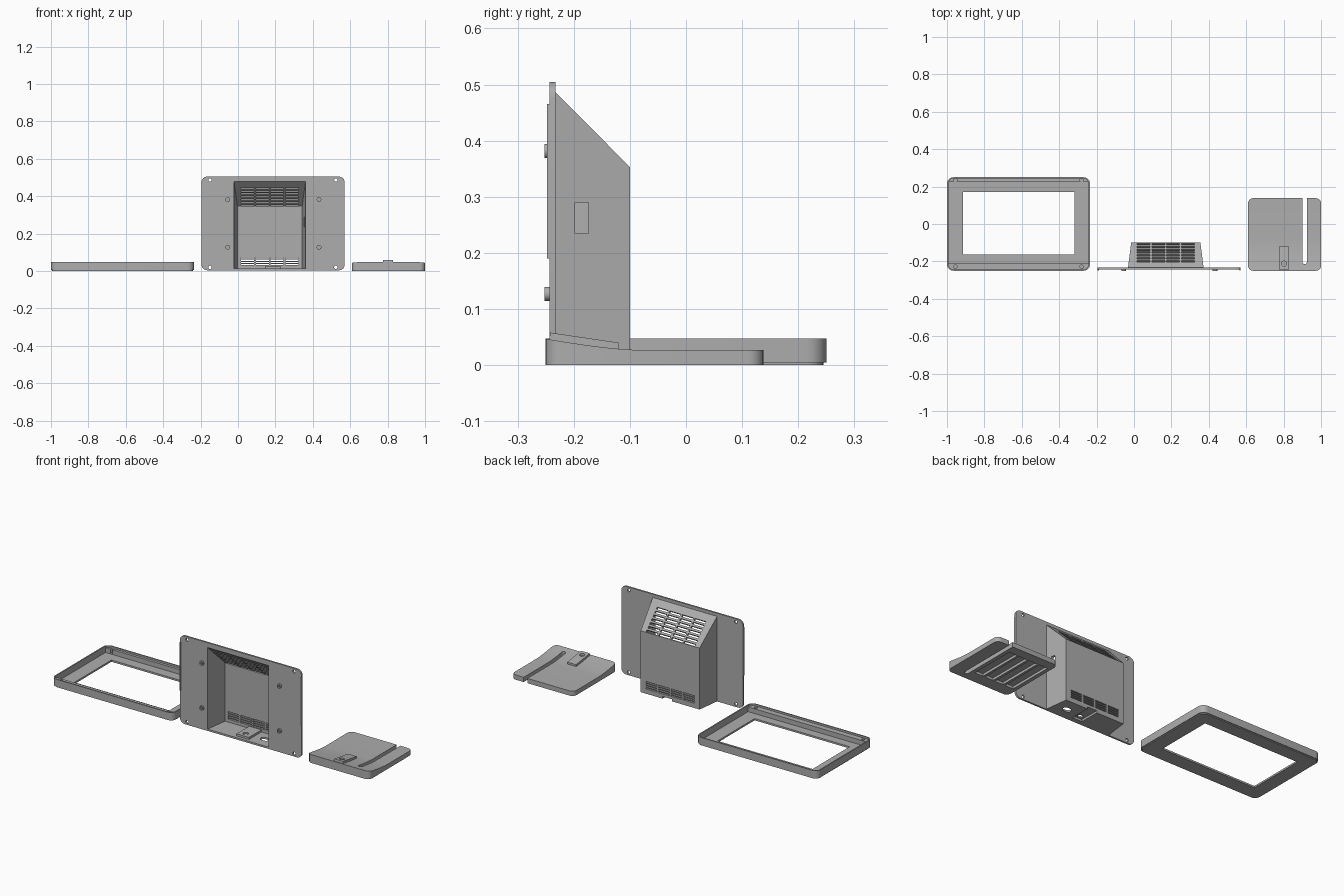
import bpy, bmesh, math

if "Cube" in bpy.data.objects:
    bpy.data.objects.remove(bpy.data.objects["Cube"])

grey = bpy.data.materials.new("plastic grey")
grey.diffuse_color = (0.42, 0.42, 0.42, 1)
grey.use_nodes = True
grey.node_tree.nodes["Principled BSDF"].inputs["Base Color"].default_value = grey.diffuse_color


def finish(bm, name):
    bmesh.ops.recalc_face_normals(bm, faces=bm.faces)
    me = bpy.data.meshes.new(name)
    bm.to_mesh(me)
    bm.free()
    me.materials.append(grey)
    ob = bpy.data.objects.new(name, me)
    bpy.context.collection.objects.link(ob)
    return ob


def prism(name, pts, lo, hi, axis="z"):
    """Extrude a 2D outline from lo to hi along an axis."""
    put = {"z": lambda a, b, c: (a, b, c), "y": lambda a, b, c: (a, c, b),
           "x": lambda a, b, c: (c, a, b)}[axis]
    bm = bmesh.new()
    rings = [[bm.verts.new(put(a, b, c)) for a, b in pts] for c in (lo, hi)]
    n = len(pts)
    bm.faces.new(rings[0])
    bm.faces.new(rings[1])
    for i in range(n):
        j = (i + 1) % n
        bm.faces.new((rings[0][i], rings[0][j], rings[1][j], rings[1][i]))
    return finish(bm, name)


def rect(a0, a1, b0, b1, r=0, n=6):
    if not r:
        return [(a0, b0), (a1, b0), (a1, b1), (a0, b1)]
    pts = []
    for k, (ca, cb) in enumerate([(a1 - r, b1 - r), (a0 + r, b1 - r), (a0 + r, b0 + r), (a1 - r, b0 + r)]):
        for i in range(n + 1):
            t = math.pi / 2 * (k + i / n)
            pts.append((ca + r * math.cos(t), cb + r * math.sin(t)))
    return pts


def circle(a, b, r, n=24):
    return [(a + r * math.cos(i * math.tau / n), b + r * math.sin(i * math.tau / n)) for i in range(n)]


def loft(name, front, back):
    """Box between two xz rectangles given as (x0, x1, z0, z1, y)."""
    bm = bmesh.new()
    rings = [[bm.verts.new((x, q[4], z)) for x, z in rect(*q[:4])] for q in (front, back)]
    bm.faces.new(rings[0])
    bm.faces.new(rings[1])
    for i in range(4):
        j = (i + 1) % 4
        bm.faces.new((rings[0][i], rings[0][j], rings[1][j], rings[1][i]))
    return finish(bm, name)


def boolean(ob, *others, op="DIFFERENCE"):
    bpy.context.view_layer.objects.active = ob
    for o in others:
        m = ob.modifiers.new("cut", "BOOLEAN")
        m.operation, m.object, m.solver = op, o, "EXACT"
        bpy.ops.object.modifier_apply(modifier=m.name)
        bpy.data.objects.remove(o)


def smooth(ob):
    bpy.ops.object.select_all(action="DESELECT")
    ob.select_set(True)
    bpy.context.view_layer.objects.active = ob
    bpy.ops.object.shade_smooth_by_angle(angle=math.radians(30))


# --- screen bezel: open tray with a window and screw ledges
bezel = prism("screen_bezel", rect(-1, -0.235, -0.25, 0.25, 0.035), 0, 0.047)
bm = bmesh.new()
bm.from_mesh(bezel.data)
rim = [e for e in bm.edges if all(v.co.z < 0.001 for v in e.verts)]
bmesh.ops.bevel(bm, geom=rim, offset=0.005, segments=2, affect="EDGES")
bm.to_mesh(bezel.data)
bm.free()
boolean(bezel,
        prism("c", rect(-0.993, -0.242, -0.243, 0.243, 0.028), 0.037, 0.1),
        prism("c", rect(-0.993, -0.242, -0.212, 0.228), 0.01, 0.1),
        prism("c", rect(-0.915, -0.318, -0.162, 0.17), -0.1, 0.1),
        *[prism("c", circle(x, y, 0.009), 0.012, 0.1) for x in (-0.955, -0.28) for y in (-0.228, 0.235)])
smooth(bezel)

# --- rear housing: mounting plate plus tapered hood, hollowed from the front
housing = prism("rear_housing", rect(-0.195, 0.57, 0.004, 0.505, 0.03), -0.243, -0.233, "y")
boolean(housing, loft("hood", (-0.033, 0.373, 0.004, 0.494, -0.24), (-0.015, 0.355, 0.004, 0.353, -0.1)),
        op="UNION")
boolean(housing, loft("c", (-0.023, 0.363, 0.014, 0.491, -0.256), (-0.003, 0.343, 0.014, 0.347, -0.112)))
# raised channel in the floor for the stand tongue
boolean(housing, prism("channel", rect(0.148, 0.226, -0.225, -0.105), 0.008, 0.026), op="UNION")
holes = [prism("c", rect(0.157, 0.217, -0.215, -0.09), -0.01, 0.016),
         prism("c", circle(0.185, -0.195, 0.014), -0.01, 0.1),
         prism("c", rect(0.265, 0.315, -0.19, -0.155, 0.0174), -0.01, 0.03),
         prism("c", rect(-0.198, -0.174, 0.235, 0.29), 0.3, 0.4, "x")]
holes += [prism("c", circle(x, z, 0.009), -0.3, -0.2, "y") for x in (-0.15, 0.523) for z in (0.02, 0.487)]
# vent slots in the sloping roof and low on the back wall
for col in range(4):
    x = 0.016 + col * 0.079
    for row in range(7):
        y = -0.208 + row * 0.0155
        z = 0.253 - y
        pts = [(y - 0.02, z - 0.03), (y - 0.012, z - 0.038), (y + 0.03, z + 0.004), (y + 0.022, z + 0.012)]
        holes.append(prism("c", pts, x, x + 0.07, "x"))
    for row in range(4):
        z = 0.031 + row * 0.012
        holes.append(prism("c", rect(x, x + 0.07, z, z + 0.0065), -0.13, -0.08, "y"))
boolean(housing, *holes)
smooth(housing)

# standoffs and edge ribs on the front of the plate
for side, x in (("left", -0.055), ("right", 0.433)):
    for level, z in (("lower", 0.127), ("upper", 0.382)):
        post = prism(f"{side}_{level}_standoff", circle(x, z, 0.0125), -0.252, -0.242, "y")
        boolean(post, prism("c", circle(x, z, 0.006), -0.26, -0.245, "y"))
        smooth(post)
for side, x in (("left", -0.194), ("right", 0.563)):
    prism(f"{side}_edge_rib", rect(x, x + 0.006, 0.19, 0.465), -0.248, -0.242, "y")

# --- stand base: curved top, cable slot, underside pockets
top = [(0.14, 0.027), (-0.09, 0.027)]
top += [(-0.09 - 0.16 * t, 0.027 + 0.02 * t ** 1.4) for t in (0.15, 0.3, 0.45, 0.6, 0.8, 1)]
base = prism("stand_base", [(-0.25, 0), (0.14, 0)] + top, 0.605, 1.0, "x")
boolean(base, prism("c", rect(0.61, 1.0, -0.25, 0.138, 0.027), -0.1, 0.2), op="INTERSECT")
boolean(base, prism("c", rect(0.901, 0.924, -0.215, 0.3, 0.0114), -0.1, 0.1),
        *[prism("c", rect(x, x + 0.052, -0.18, 0.085), -0.1, 0.014) for x in (0.632, 0.697, 0.762, 0.827)])
smooth(base)

# tongue that slides into the housing floor
tongue = prism("stand_tongue", [(-0.244, 0.044), (-0.12, 0.024), (-0.12, 0.04), (-0.242, 0.058)],
               0.775, 0.83, "x")
boolean(tongue, prism("c", circle(0.802, -0.212, 0.014), 0.042, 0.1))
smooth(tongue)
